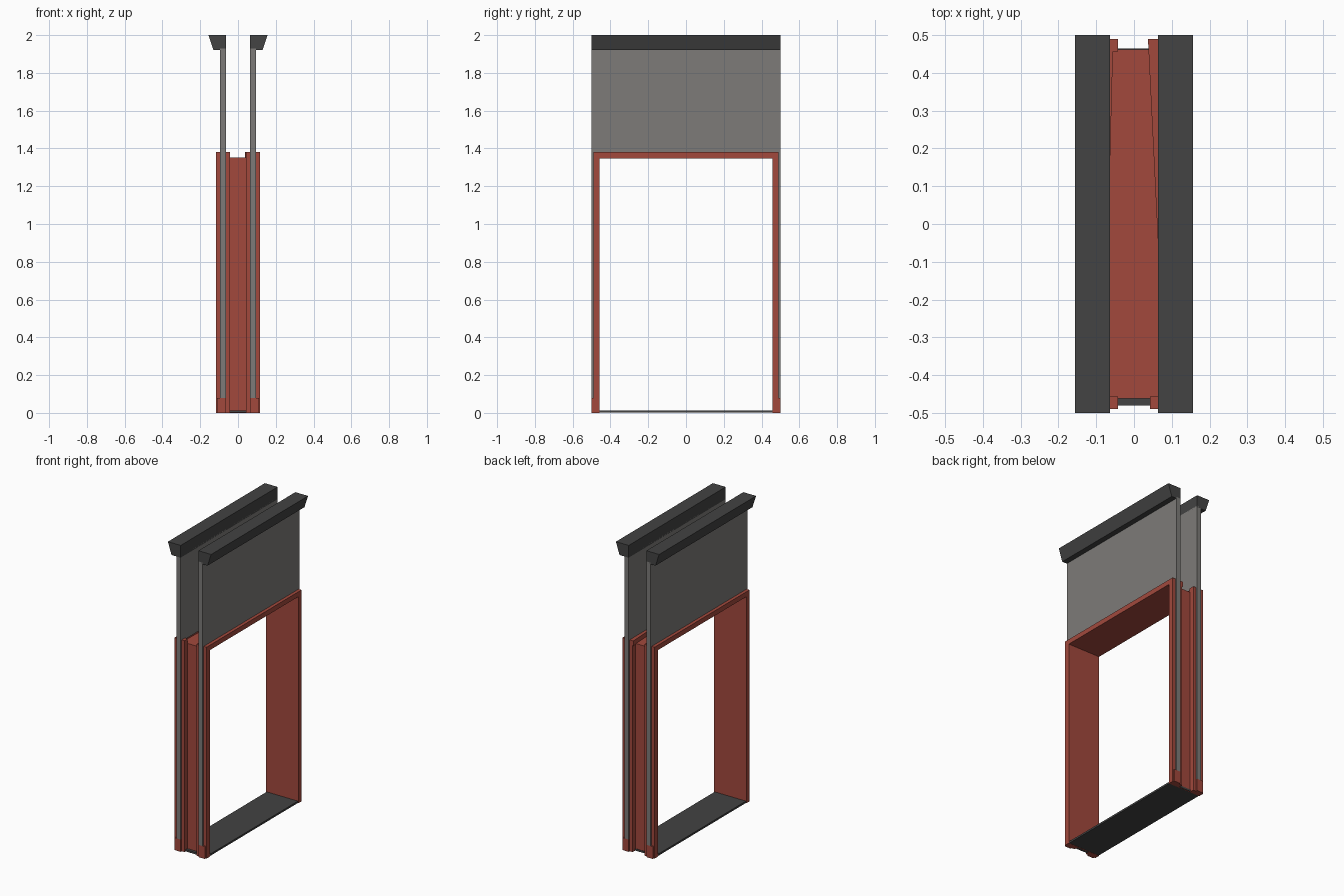
import bpy, bmesh

if "Cube" in bpy.data.objects:
    bpy.data.objects.remove(bpy.data.objects["Cube"])


def material(name, rgb):
    m = bpy.data.materials.new(name)
    m.diffuse_color = (*rgb, 1)
    m.use_nodes = True
    m.node_tree.nodes["Principled BSDF"].inputs["Base Color"].default_value = m.diffuse_color
    return m


RED = material("brick red", (0.36, 0.066, 0.046))
GREY = material("panel grey", (0.205, 0.198, 0.19))
DARK = material("dark charcoal", (0.056, 0.056, 0.056))


def prism(name, profile, vec, mat):
    """Extrude a closed 3D polygon along a vector."""
    bm = bmesh.new()
    face = bm.faces.new([bm.verts.new(p) for p in profile])
    ext = bmesh.ops.extrude_face_region(bm, geom=[face], use_keep_orig=True)
    verts = [v for v in ext["geom"] if isinstance(v, bmesh.types.BMVert)]
    bmesh.ops.translate(bm, verts=verts, vec=vec)
    bmesh.ops.recalc_face_normals(bm, faces=bm.faces)
    me = bpy.data.meshes.new(name)
    bm.to_mesh(me)
    bm.free()
    me.materials.append(mat)
    ob = bpy.data.objects.new(name, me)
    bpy.context.collection.objects.link(ob)
    return ob


def box(name, x0, x1, y0, y1, z0, z1, mat):
    pts = [(x0, y0, z0), (x1, y0, z0), (x1, y1, z0), (x0, y1, z0)]
    return prism(name, pts, (0, 0, z1 - z0), mat)


def arch(name, x0, x1, yo, yi, z0, zo, zi, mat):
    """Upside-down U in the yz plane, extruded along x."""
    pts = [(-yo, z0), (-yo, zo), (yo, zo), (yo, z0),
           (yi, z0), (yi, zi), (-yi, zi), (-yi, z0)]
    return prism(name, [(x0, y, z) for y, z in pts], (x1 - x0, 0, 0), mat)


# thin lining of the doorway
arch("doorway_lining", -0.116, 0.116, 0.462, 0.457, 0, 1.352, 1.348, RED)

for s, side in ((-1, "left"), (1, "right")):
    # wall sheet with the doorway cut out of it
    arch(side + "_wall_panel", s * 0.064, s * 0.095, 0.5, 0.48, 0.08, 1.93, 1.37, GREY)
    # sloped cap rail on top
    cap = [(0.064, 1.92), (0.13, 1.92), (0.156, 2.0), (0.064, 2.0)]
    prism(side + "_cap_rail", [(s * x, -0.5, z) for x, z in cap], (0, 1, 0), DARK)
    # raised casing on each jamb, and skirting stubs below the panel
    for t, end in ((-1, "front"), (1, "back")):
        ya, yb = sorted((t * 0.457, t * 0.49))
        box(f"{side}_{end}_jamb_casing", s * 0.043, s * 0.116, ya, yb, 0, 1.38, RED)
        ya, yb = sorted((t * 0.48, t * 0.5))
        box(f"{side}_{end}_skirting", s * 0.064, s * 0.11, ya, yb, 0, 0.08, RED)
    # header casing, inner edge tapering along its length
    front_in, back_in = (-0.08, -0.055) if s < 0 else (0.085, 0.037)
    prism(side + "_header_casing",
          [(s * 0.116, -0.49, 1.348), (front_in, -0.49, 1.348),
           (back_in, 0.49, 1.348), (s * 0.116, 0.49, 1.348)], (0, 0, 0.032), RED)

# floor threshold
box("threshold", -0.113, 0.113, -0.48, 0.465, 0.001, 0.013, DARK)
